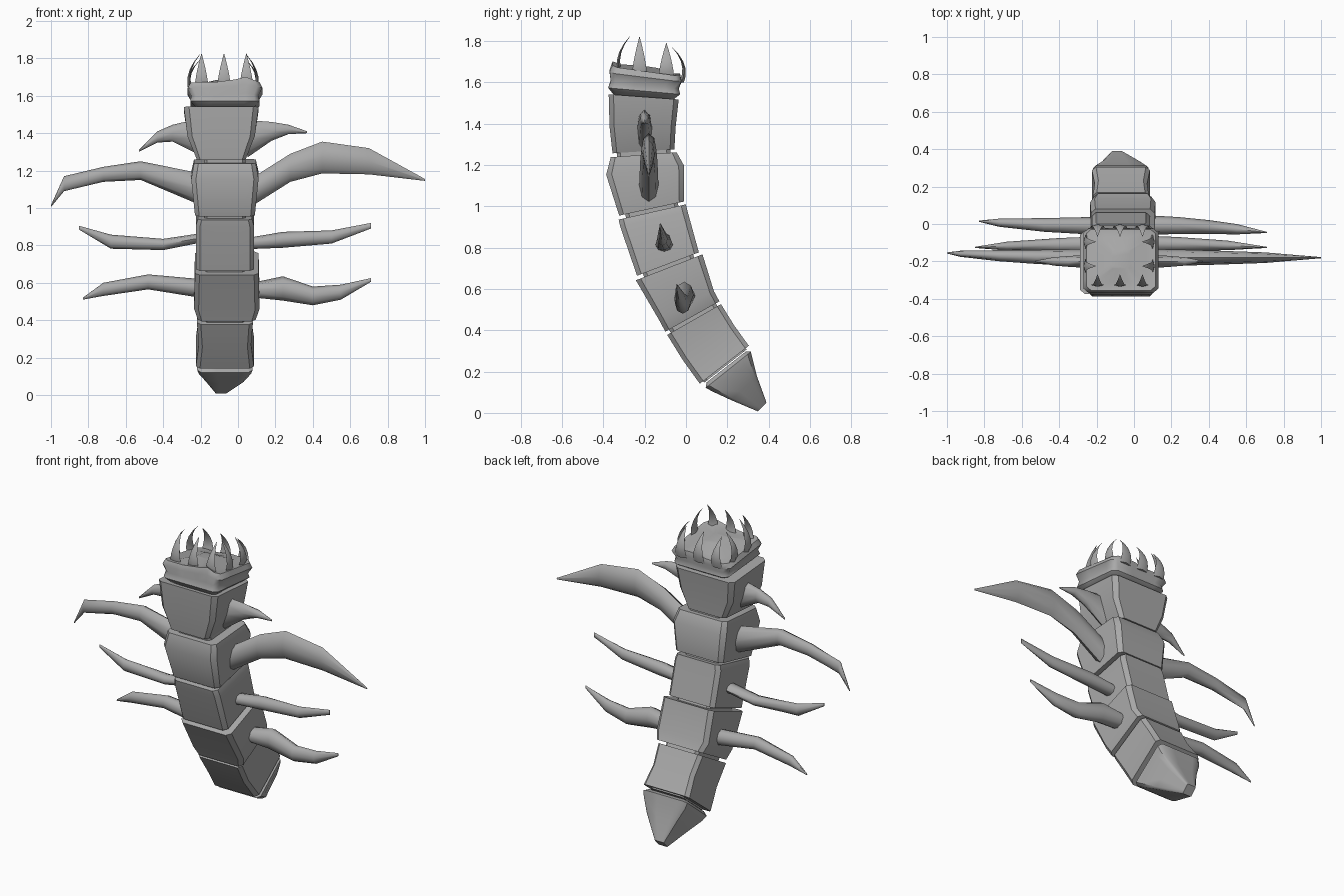
import bpy, bmesh, math
from mathutils import Vector

if "Cube" in bpy.data.objects:
    bpy.data.objects.remove(bpy.data.objects["Cube"], do_unlink=True)

shade = (.4, .4, .4, 1)
grey = bpy.data.materials.new("shell_grey")
grey.use_nodes = True
grey.diffuse_color = shade
grey.node_tree.nodes["Principled BSDF"].inputs["Base Color"].default_value = shade


def loft(name, rings, angle=40):
    """Skin a closed tube through rings of equal length."""
    bm = bmesh.new()
    loops = [[bm.verts.new(point) for point in ring] for ring in rings]
    for lower, upper in zip(loops, loops[1:]):
        for i in range(len(lower)):
            bm.faces.new((lower[i - 1], lower[i], upper[i], upper[i - 1]))
    bm.faces.new(loops[0])
    bm.faces.new(loops[-1])
    bmesh.ops.recalc_face_normals(bm, faces=bm.faces)
    mesh = bpy.data.meshes.new(name)
    bm.to_mesh(mesh)
    bm.free()
    mesh.materials.append(grey)
    obj = bpy.data.objects.new(name, mesh)
    bpy.context.collection.objects.link(obj)
    bpy.ops.object.select_all(action="DESELECT")
    obj.select_set(True)
    bpy.context.view_layer.objects.active = obj
    bpy.ops.object.shade_smooth_by_angle(angle=math.radians(angle))


def body_ring(step, width, depth, shift=0, bump=0):
    """Chamfered rectangle of half sizes across the arched spine.

    One step along the spine is one body segment."""
    tilt = math.radians(38 - 8.5 * step)
    corners = [Vector(c) for c in ((-1, -1), (1, -1), (1, 1), (-1, 1))]
    ring = []
    for i, corner in enumerate(corners):
        following = corners[(i + 1) % len(corners)]
        for t in (.07, .35, .65, .8, .93):
            u, v = corner.lerp(following, t)
            radius = 1.89 - depth * v
            wave = bump * math.exp(-((u - .55) / .3) ** 2)
            ring.append((-.07 + shift + width * u,
                         1.68 - radius * math.cos(tilt),
                         1.39 - radius * math.sin(tilt) + wave))
    return ring


def segment(index, shift, middle, widths, depths):
    """One shell block between two joints, bent at its middle."""
    steps = (index + .03, index + middle, index + .97)
    loft(f"body_segment_{index + 1}",
         [body_ring(s, w, d, shift) for s, w, d in zip(steps, widths, depths)])


# Body segments from the tail up, with a slim core filling the joints
segment(0, 0, .5, (.155, .14, .15), (.15, .15, .15))
segment(1, .01, .25, (.155, .175, .17), (.15, .15, .173))
segment(2, 0, .85, (.155, .155, .145), (.16, .167, .167))
segment(3, 0, .7, (.16, .18, .165), (.16, .19, .16))
segment(4, -.02, .45, (.13, .18, .2), (.15, .16, .17))
loft("joint_core", [body_ring(s / 2, .11, .13) for s in range(11)])

# Pointed tail with a thick rim
loft("tail_point", [
    body_ring(-.02, .13, .12), body_ring(-.08, .148, .14),
    body_ring(-.2, .14, .125), body_ring(-.5, .1, .085),
    body_ring(-.95, .03, .03, -.02)])

# Rolled collar with a low mound inside it
loft("head_collar", [
    body_ring(4.95, .15, .14), body_ring(5.07, .185, .175),
    body_ring(5.17, .18, .165, 0, .01), body_ring(5.3, .2, .175, 0, .02),
    body_ring(5.4, .185, .165, 0, .03), body_ring(5.4, .13, .12, 0, .02),
    body_ring(5.5, .05, .05)], 50)


def limb(name, y_base, y_tip, depth, stations):
    """Flattened tapering limb through (x, z, height) stations."""
    start, end = stations[0][0], stations[-1][0]
    rings = []
    for x, z, height in stations:
        t = (x - start) / (end - start)
        y = y_base + (y_tip - y_base) * t * t
        reach = depth * math.sqrt(1 - t) + .003
        angles = [k * math.pi / 4 for k in range(8)]
        rings.append([(x, y + reach * math.cos(a), z + height / 2 * math.sin(a))
                      for a in angles])
    loft(name, rings, 60)


# Limbs on the right side, bottom to top
limb("lower_right_limb", -.01, .015, .045, [
    (-.2, .57, .1), (-.48, .605, .08), (-.72, .565, .07), (-.83, .515, .01)])
limb("middle_right_limb", -.11, -.125, .04, [
    (-.2, .84, .05), (-.4, .805, .06), (-.68, .82, .075), (-.85, .895, .02)])
limb("large_right_limb", -.18, -.155, .045, [
    (-.2, 1.1, .17), (-.52, 1.2, .1), (-.72, 1.18, .08),
    (-.93, 1.13, .08), (-1, 1.01, .01)])
limb("upper_right_limb", -.2, -.2, .035, [
    (-.2, 1.38, .2), (-.35, 1.4, .09), (-.43, 1.38, .06), (-.53, 1.305, .01)])

# Limbs on the left side, bottom to top
limb("lower_left_limb", -.005, -.045, .05, [
    (.05, .56, .07), (.24, .57, .13), (.4, .53, .1), (.55, .55, .08),
    (.71, .615, .02)])
limb("middle_left_limb", -.105, -.125, .04, [
    (.05, .81, .06), (.24, .83, .085), (.5, .845, .07), (.71, .905, .03)])
limb("large_left_limb", -.18, -.18, .045, [
    (.05, 1.07, .15), (.28, 1.215, .15), (.45, 1.27, .17),
    (.7, 1.25, .14), (1, 1.15, .01)])
limb("upper_left_limb", -.2, -.2, .035, [
    (.05, 1.37, .2), (.18, 1.41, .1), (.27, 1.42, .05), (.37, 1.405, .01)])


def tooth(name, x, y, base, height, turn):
    """Curved flat fang that bows outward and hooks back to the centre."""
    outward = Vector((math.sin(turn), -math.cos(turn), 0))
    side = Vector((math.cos(turn), math.sin(turn), 0))
    rings = []
    for k in range(6):
        t = k / 5
        bow = .08 * t - .125 * t * t
        half = .037 * (1 - t ** 1.5) + .001
        thick = .011 * (1 - t) + .001
        centre = Vector((x, y, base + height * t)) + outward * bow
        rings.append([centre + side * half, centre + outward * thick,
                      centre - side * half, centre - outward * thick])
    loft(name, rings, 60)


# Crown of fangs around the collar
for i in range(3):
    x = -.195 + .12 * i
    tooth(f"front_tooth_{i + 1}", x, -.315, 1.63, .195, 0)
    tooth(f"back_tooth_{i + 1}", x, -.022, 1.6, .17, math.pi)
for i in range(2):
    y = -.225 + .13 * i
    height = .2 - .03 * i
    tooth(f"right_tooth_{i + 1}", -.25, y, 1.62, height, -math.pi / 2)
    tooth(f"left_tooth_{i + 1}", .09, y, 1.62, height, math.pi / 2)
